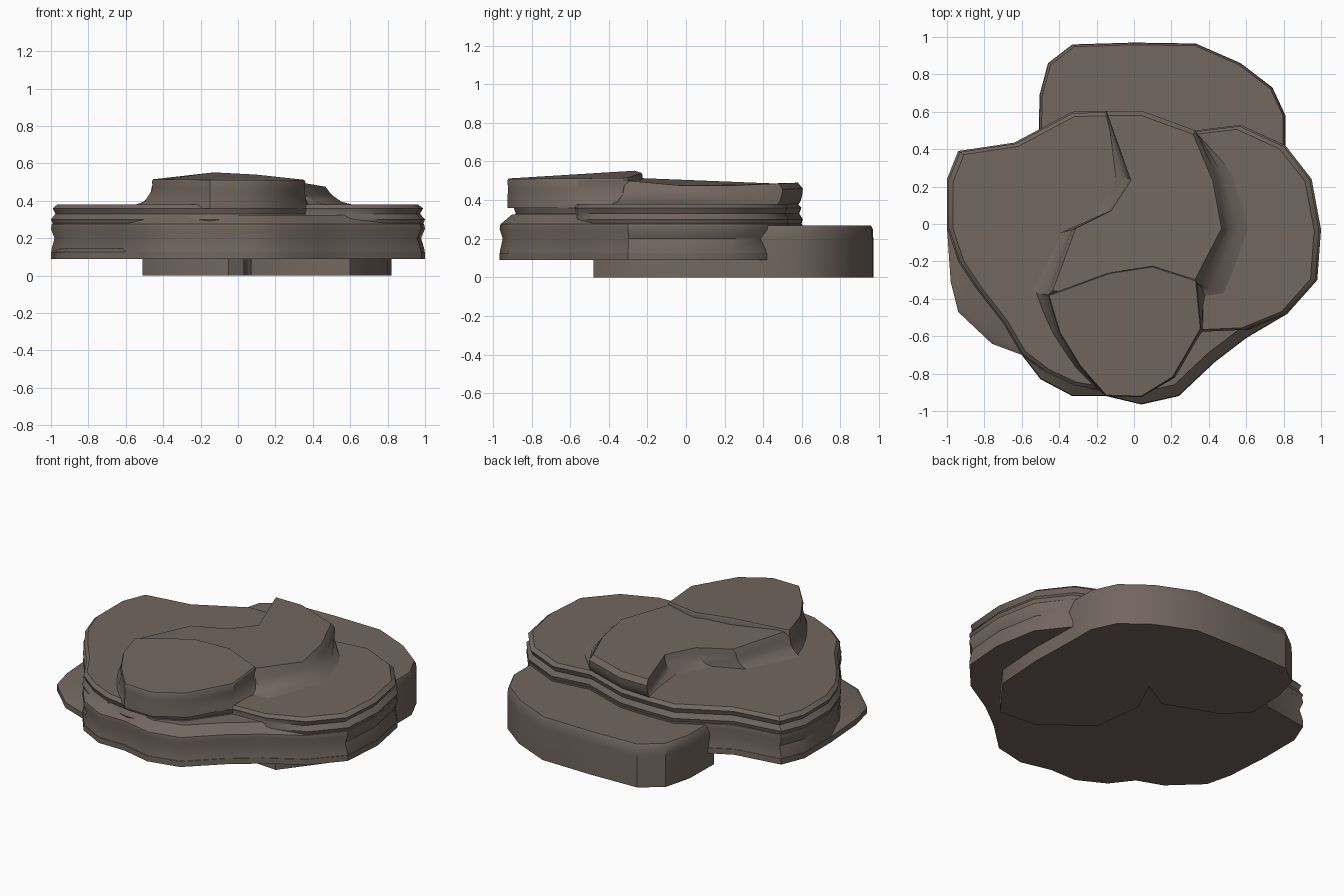
import bpy, math

if "Cube" in bpy.data.objects:
    bpy.data.objects.remove(bpy.data.objects["Cube"])

mat = bpy.data.materials.new("brown_stone")
mat.diffuse_color = (0.17, 0.135, 0.115, 1)
mat.use_nodes = True
mat.node_tree.nodes["Principled BSDF"].inputs["Base Color"].default_value = mat.diffuse_color


def ring(outline, z, k=1.0):
    """Outline scaled about its centre, at height z (or its own heights minus an offset)."""
    cx = sum(p[0] for p in outline) / len(outline)
    cy = sum(p[1] for p in outline) / len(outline)
    return [(cx + (p[0] - cx) * k, cy + (p[1] - cy) * k,
             z + (p[2] if len(p) > 2 else 0)) for p in outline]


def loft(name, rings):
    """Stack of rings bridged by quads, capped at both ends."""
    n = len(rings[0])
    verts = [v for r in rings for v in r]
    faces = [(i * n + j, i * n + (j + 1) % n, (i + 1) * n + (j + 1) % n, (i + 1) * n + j)
             for i in range(len(rings) - 1) for j in range(n)]
    faces.append(tuple(reversed(range(n))))
    faces.append(tuple(range(len(verts) - n, len(verts))))
    me = bpy.data.meshes.new(name)
    me.from_pydata(verts, [], faces)
    me.materials.append(mat)
    ob = bpy.data.objects.new(name, me)
    bpy.context.collection.objects.link(ob)
    bpy.ops.object.select_all(action='DESELECT')
    ob.select_set(True)
    bpy.context.view_layer.objects.active = ob
    bpy.ops.object.shade_smooth_by_angle(angle=math.radians(35))
    return ob


def stack(name, outline, profile):
    return loft(name, [ring(outline, z, k) for z, k in profile])


def mix(a, b, t, z):
    return [(p[0] + (q[0] - p[0]) * t, p[1] + (q[1] - p[1]) * t, z) for p, q in zip(a, b)]


# All outlines run counter-clockwise
# Lowest slab, sticking out at the back
foot = [(-.51, .45), (-.39, .32), (-.05, .19), (.13, .29), (.03, .07), (.07, -.24),
        (.35, -.46), (.6, -.48), (.8, -.22), (.82, .1), (.81, .43), (.81, .58), (.74, .73),
        (.57, .86), (.33, .965), (0, .97), (-.33, .96), (-.46, .86), (-.505, .69)]
stack("back_slab", foot, [(0, 1), (.2, 1), (.25, .995), (.268, .98)])

# Main slab pieces share their back and right edges
back_edge = [(.98, -.3), (1, -.03), (.95, .24), (.81, .42), (.57, .53), (.33, .5), (.04, .6),
             (-.15, .605), (-.33, .6), (-.64, .435), (-.94, .39), (-1, .24), (-1, -.02)]
front_edge = [(-.6, -.7), (-.5, -.83), (-.33, -.92), (-.15, -.92), (.04, -.965), (.24, -.92),
              (.43, -.74), (.6, -.61), (.82, -.48)]
left_cut = [(-.94, -.2), (-.84, -.35), (-.7, -.53)]

# Thin flange showing at the front left
stack("base_flange", front_edge + back_edge + [(-.98, -.31), (-.94, -.47), (-.76, -.64)],
      [(.09, 1), (.125, 1), (.145, .96)])
# Main slab body
stack("main_slab", front_edge + back_edge + left_cut,
      [(.09, 1), (.14, .997), (.2, .98), (.25, 1), (.275, .995), (.325, .92)])
# Middle layer with grooved rim
mid_front = [(-.6, -.7), (-.47, -.8), (-.32, -.87), (-.15, -.9), (.04, -.9), (.2, -.82),
             (.37, -.58), (.6, -.57), (.82, -.48)]
stack("middle_slab", mid_front + back_edge + left_cut,
      [(.265, .985), (.3, 1), (.33, .975), (.36, .99), (.38, .965)])

# Rear upper slab: top edge with heights, and the foot of its flaring skirt
rear_top = [(-.15, .605, .49), (-.02, .24, .48), (-.13, .07, .49), (-.33, -.03, .495),
            (-.46, -.38, .51), (-.05, -.42, .52), (.34, -.32, .5), (.49, -.03, .475),
            (.44, .24, .475), (.33, .5, .485), (.04, .605, .49)]
rear_foot = [(-.15, .58), (-.11, .26), (-.22, .03), (-.4, -.05), (-.56, -.36), (-.05, -.45),
             (.5, -.38), (.63, -.02), (.54, .26), (.34, .47), (.04, .57)]
loft("rear_upper_slab", [mix(rear_foot, rear_top, 0, .375),
                         mix(rear_foot, rear_top, .55, .395),
                         mix(rear_foot, rear_top, .9, .43),
                         ring(rear_top, -.03, 1), ring(rear_top, 0, .95)])

# Front upper slab, tilted up towards its back edge
front_top = [(-.46, -.38, .515), (-.4, -.58, .515), (-.29, -.76, .513), (-.15, -.92, .512),
             (.04, -.925, .51), (.21, -.82, .51), (.36, -.56, .512), (.335, -.3, .515),
             (.1, -.225, .54), (-.13, -.26, .552)]
front_foot = [(-.55, -.36), (-.45, -.58), (-.32, -.77), (-.15, -.92), (.04, -.925), (.22, -.82),
              (.37, -.56), (.42, -.3), (.1, -.225), (-.13, -.26)]
loft("front_upper_slab", [mix(front_foot, front_top, 0, .36),
                          mix(front_foot, front_top, .6, .4),
                          ring(front_top, -.05, .99), ring(front_top, -.01, 1),
                          ring(front_top, 0, .985)])
